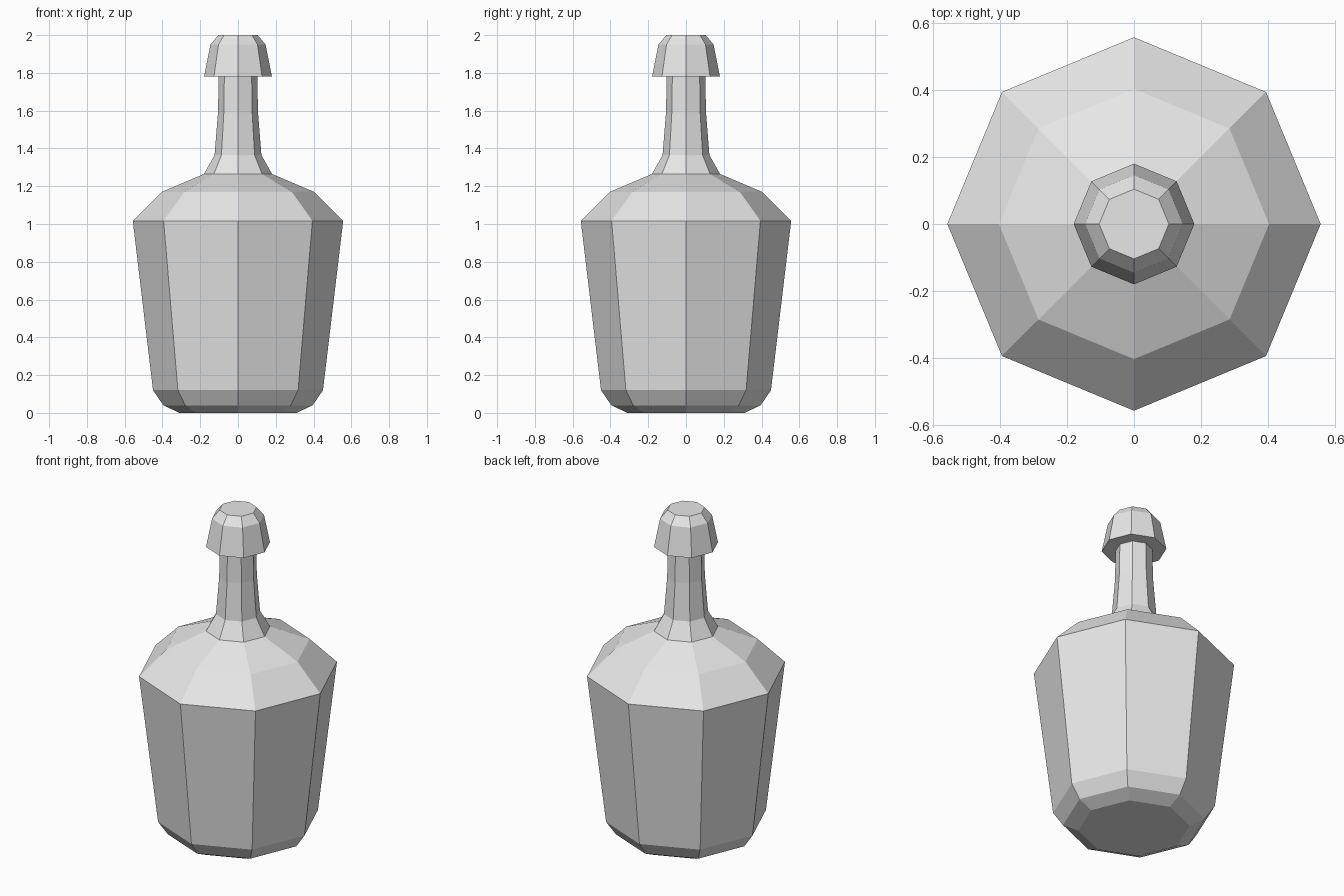
import bpy
import bmesh
from math import cos, sin, pi

SIDES = 8

cube = bpy.data.objects.get("Cube")
if cube:
    bpy.data.objects.remove(cube, do_unlink=True)

# Single plain grey
grey = bpy.data.materials.new("light_grey")
grey.use_nodes = True
colour = (0.8, 0.8, 0.8, 1.0)
grey.diffuse_color = colour
grey.node_tree.nodes["Principled BSDF"].inputs["Base Color"].default_value = colour


def turned(name, profile):
    """Turn a (radius, height) profile into a closed, flat-faced octagonal solid."""
    bm = bmesh.new()
    rings = []
    for r, z in profile:
        angles = [2 * pi * i / SIDES for i in range(SIDES)]
        rings.append([bm.verts.new((r * cos(a), r * sin(a), z)) for a in angles])
    for low, high in zip(rings, rings[1:]):
        for i in range(SIDES):
            j = (i + 1) % SIDES
            bm.faces.new((low[i], low[j], high[j], high[i]))
    bm.faces.new(rings[0][::-1])
    bm.faces.new(rings[-1])
    mesh = bpy.data.meshes.new(name)
    bm.to_mesh(mesh)
    bm.free()
    mesh.materials.append(grey)
    obj = bpy.data.objects.new(name, mesh)
    bpy.context.collection.objects.link(obj)
    return obj


# Bottle: chamfered foot, flaring body, sloped shoulder and slim neck
turned("bottle", [
    (0.31, 0.0), (0.395, 0.04), (0.45, 0.12),
    (0.557, 1.017), (0.403, 1.17), (0.18, 1.265),
    (0.124, 1.365), (0.106, 1.59), (0.102, 1.79),
])

# Stopper: domed cap overhanging the neck
turned("stopper", [(0.18, 1.78), (0.146, 1.95), (0.104, 2.0)])
